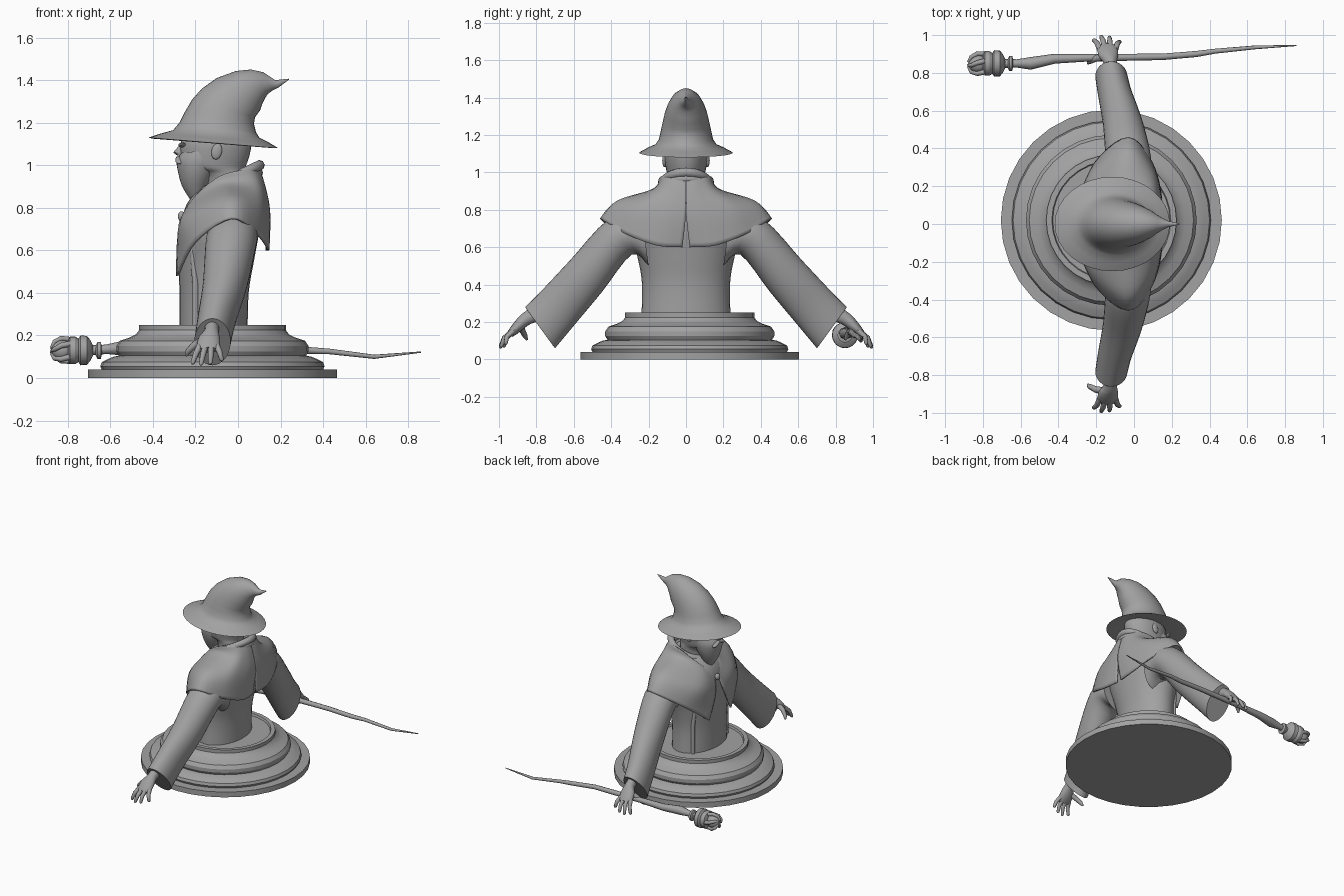
import bpy, bmesh
from math import sin, cos, pi, radians
from mathutils import Vector

cube = bpy.data.objects.get("Cube")
if cube:
    bpy.data.objects.remove(cube, do_unlink=True)

grey = bpy.data.materials.new("stone_grey")
grey.use_nodes = True
COLOUR = (0.36, 0.36, 0.36, 1)
grey.diffuse_color = COLOUR
grey.node_tree.nodes["Principled BSDF"].inputs["Base Color"].default_value = COLOUR


def finish(ob, angle=40):
    ob.data.materials.clear()
    ob.data.materials.append(grey)
    bpy.ops.object.select_all(action='DESELECT')
    ob.select_set(True)
    bpy.context.view_layer.objects.active = ob
    bpy.ops.object.shade_smooth_by_angle(angle=radians(angle))
    return ob


def grid_mesh(name, rows, closed=True, caps=True, angle=40):
    """Skin rows of points into a surface."""
    bm = bmesh.new()
    vs = [[bm.verts.new(p) for p in row] for row in rows]
    n = len(vs[0])
    for r0, r1 in zip(vs, vs[1:]):
        for i in range(n if closed else n - 1):
            j = (i + 1) % n
            bm.faces.new((r0[i], r0[j], r1[j], r1[i]))
    if caps:
        bm.faces.new(vs[0])
        bm.faces.new(vs[-1])
    bmesh.ops.recalc_face_normals(bm, faces=bm.faces)
    me = bpy.data.meshes.new(name)
    bm.to_mesh(me)
    bm.free()
    ob = bpy.data.objects.new(name, me)
    bpy.context.collection.objects.link(ob)
    return finish(ob, angle)


def spline(pts, k):
    """Catmull-Rom subdivision of a point list."""
    out = []
    for i in range(len(pts) - 1):
        a, b, c, d = pts[max(i - 1, 0)], pts[i], pts[i + 1], pts[min(i + 2, len(pts) - 1)]
        for s in range(k):
            t = s / k
            out.append(b + (c - a) * t / 2 + (a * 2 - b * 5 + c * 4 - d) * t * t / 2
                       + (b * 3 - a - c * 3 + d) * t ** 3 / 2)
    return out + [pts[-1]]


def ellipses(sections, n=32, side=0):
    """Sections (p1, z1, p2, z2, half width, offset): spans in the xz plane, or yz when side is +-1."""
    rows = []
    for p1, z1, p2, z2, w, *off in sections:
        if side:
            a, b = Vector((off[0], side * p1, z1)), Vector((off[0], side * p2, z2))
            v = Vector((w, 0, 0))
        else:
            a, b, v = Vector((p1, 0, z1)), Vector((p2, 0, z2)), Vector((0, w, 0))
        rows.append([(a + b) / 2 + (a - b) / 2 * cos(2 * pi * i / n) + v * sin(2 * pi * i / n)
                     for i in range(n)])
    return rows


def loft(name, sections, n=32, k=1, side=0, angle=40):
    rows = ellipses(sections, n, side)
    if k > 1:
        rows = list(zip(*[spline(col, k) for col in zip(*rows)]))
    return grid_mesh(name, rows, angle=angle)


def lathe(name, profile, centre, axis='Z', n=32, angle=30):
    rows = []
    for r, h in profile:
        ring = [(r * cos(2 * pi * i / n), r * sin(2 * pi * i / n)) for i in range(n)]
        rows.append([Vector((u, v, h) if axis == 'Z' else (h, u, v)) + Vector(centre) for u, v in ring])
    return grid_mesh(name, rows, angle=angle)


def tube(name, pts, radii, cyclic=False):
    cu = bpy.data.curves.new(name, 'CURVE')
    cu.dimensions = '3D'
    cu.bevel_depth, cu.bevel_resolution, cu.use_fill_caps = 1, 2, True
    sp = cu.splines.new('POLY')
    sp.points.add(len(pts) - 1)
    sp.use_cyclic_u = cyclic
    for p, co, r in zip(sp.points, pts, radii):
        p.co, p.radius = (*co, 1), r
    ob = bpy.data.objects.new(name, cu)
    bpy.context.collection.objects.link(ob)
    bpy.ops.object.select_all(action='DESELECT')
    ob.select_set(True)
    bpy.context.view_layer.objects.active = ob
    bpy.ops.object.convert(target='MESH')
    return finish(bpy.context.object, 50)


def ball(name, loc, scale, rot=(0, 0, 0)):
    bpy.ops.mesh.primitive_uv_sphere_add(segments=20, ring_count=12, location=loc, rotation=rot)
    ob = bpy.context.object
    ob.name, ob.scale = name, scale
    return finish(ob, 60)


# Stepped round plinth with a shallow recess
lathe("plinth", [(.585, 0), (.585, .04), (.52, .04), (.527, .055), (.52, .075), (.49, .09), (.465, .1),
                 (.44, .105), (.452, .125), (.452, .15), (.435, .175), (.39, .19), (.36, .205),
                 (.345, .225), (.345, .25), (.315, .25), (.31, .235)], (-.12, .02, 0))

# Robe body and open inner panel edges
loft("torso", [(-.275, .2, .045, .2, .24), (-.275, .4, .05, .4, .235), (-.28, .55, .075, .55, .26),
               (-.27, .7, .1, .7, .3), (-.24, .82, .1, .84, .24), (-.17, .9, .08, .94, .12)], k=4)
for s in (1, -1):
    tube("robe_edge", [(-.2, s * .2, .22), (-.2, s * .2, .45), (-.22, s * .19, .7)], (.015,) * 3)

# Shoulder cape: half grid from collar to hem, repeated on both sides
CAPE = [
    [(-.23, .01, .79), (-.19, .09, .86), (-.08, .14, .95), (.04, .12, .98), (.085, .06, .99), (.09, 0, 1)],
    [(-.25, .015, .76), (-.22, .12, .82), (-.08, .17, .9), (.07, .15, .91), (.115, .07, .91), (.12, 0, .91)],
    [(-.28, .05, .65), (-.25, .22, .74), (-.05, .37, .84), (.09, .28, .81), (.14, .12, .78), (.145, 0, .78)],
    [(-.285, .13, .48), (-.2, .33, .64), (-.03, .455, .75), (.09, .33, .675), (.14, .16, .61), (.135, .02, .6)],
]
for s in (1, -1):
    rows = [spline([Vector((x, s * y, z)) for x, y, z in row], 5) for row in CAPE]
    rows = list(zip(*[spline(list(col), 5) for col in zip(*rows)]))
    cape = grid_mesh("cape_left" if s < 0 else "cape_right", rows, closed=False, caps=False)
    mod = cape.modifiers.new("thickness", 'SOLIDIFY')
    mod.thickness, mod.offset = .012, 0

# Rolled scarf folds round the neck, tilted up to the back
for i in range(3):
    ring = [2 * pi * j / 28 for j in range(28)]
    pts = [(-.06 + .02 * i - .005 + (.15 - .012 * i) * -cos(t), (.145 - .012 * i) * sin(t),
            .87 + .035 * i - .06 * cos(t)) for t in ring]
    tube("scarf_fold", pts, [.025] * 28, cyclic=True)
ball("clasp", (-.265, 0, .76), (.018, .02, .024))

# Neck, head, beard and face
loft("head", [(-.15, .86, .03, .88, .085), (-.16, .96, .03, .96, .09), (-.255, .99, .035, .99, .1),
              (-.27, 1.05, .055, 1.05, .112), (-.265, 1.12, .06, 1.12, .115), (-.2, 1.18, 0, 1.18, .08)], k=3)
loft("beard", [(-.265, 1.06, -.12, 1.07, .1), (-.288, 1.02, -.09, 1.02, .105), (-.28, .96, -.11, .96, .092),
               (-.262, .9, -.14, .9, .065), (-.225, .84, -.165, .85, .032), (-.2, .815, -.19, .815, .006)], k=3)
loft("nose", [(-.27, 1.1, -.25, 1.1, .012), (-.292, 1.075, -.25, 1.07, .018), (-.305, 1.06, -.25, 1.055, .022),
              (-.285, 1.045, -.25, 1.045, .018)], n=12)
for s in (1, -1):
    ball("moustache", (-.275, s * .03, 1.025), (.02, .04, .014), (s * -.4, 0, 0))
    ball("brow", (-.262, s * .045, 1.095), (.018, .035, .01), (s * .2, 0, 0))
    ball("ear", (-.1, s * .115, 1.065), (.025, .012, .038), (0, .2, 0))

# Pointed hat with a drooping brim and bent tip
loft("hat", [(-.2, 1.13, .06, 1.12, .11), (-.4, 1.125, .17, 1.08, .235), (-.42, 1.13, .19, 1.08, .25),
             (-.36, 1.15, .14, 1.11, .205), (-.305, 1.165, .1, 1.13, .165), (-.275, 1.2, .085, 1.155, .145),
             (-.25, 1.25, .075, 1.195, .135), (-.215, 1.31, .08, 1.225, .125), (-.17, 1.36, .105, 1.26, .115),
             (-.1, 1.41, .115, 1.29, .1), (-.01, 1.443, .13, 1.32, .08), (.06, 1.45, .14, 1.335, .058),
             (.12, 1.437, .16, 1.35, .036), (.175, 1.4, .19, 1.365, .016), (.24, 1.407, .24, 1.403, .003)])

for s in (1, -1):
    tag = "_left" if s < 0 else "_right"
    # Wide hollow sleeve
    loft("sleeve" + tag, [(.24, .8, .2, .5, .11, -.02), (.42, .745, .29, .56, .12, -.03),
                          (.62, .53, .45, .36, .105, -.06), (.77, .37, .6, .18, .09, -.1),
                          (.86, .28, .70, .06, .085, -.12)], k=4, side=s)
    loft("sleeve_lining" + tag, [(.861, .28, .701, .06, .085, -.12), (.85, .27, .708, .08, .072, -.12),
                                 (.77, .32, .65, .17, .06, -.11)], side=s)
    # Hand with spread fingers
    loft("palm" + tag, [(.8, .3, .74, .22, .036, -.12), (.875, .245, .83, .19, .034, -.125),
                        (.905, .215, .865, .165, .05, -.135), (.94, .17, .905, .135, .054, -.14),
                        (.955, .145, .93, .12, .046, -.14)], n=16, k=2, side=s)
    for i, (tx, ty, tz) in enumerate([(-.215, .975, .065), (-.175, .995, .06), (-.13, .99, .065), (-.075, .965, .08)]):
        base = Vector((-.18 + .027 * i, s * .925, .15))
        tip = Vector((tx, s * ty, tz))
        mid = (base + tip) / 2 + Vector((0, s * .012, .008))
        tube("finger" + tag, [base, mid, tip.lerp(mid, .15), tip], (.016, .014, .011, .005))
    tube("thumb" + tag, [(-.16, s * .885, .18), (-.205, s * .875, .155), (-.235, s * .86, .125), (-.245, s * .85, .105)],
         (.02, .017, .014, .006))

# Crooked staff tapering to a point
STAFF = [(-.7, .85, .13, .024), (-.62, .85, .135, .022), (-.55, .85, .14, .033), (-.42, .875, .14, .026),
         (-.25, .88, .145, .02), (.15, .885, .145, .017), (.33, .9, .13, .016), (.43, .915, .125, .013),
         (.64, .935, .1, .01), (.86, .945, .122, .003)]
tube("staff", [p[:3] for p in STAFF], [p[3] for p in STAFF])
lathe("staff_collar", [(.02, .06), (.04, .055), (.04, .04), (.02, .03)], (-.7, .85, .13), 'X', 16)
lathe("staff_cup", [(.02, .03), (.05, .015), (.068, 0), (.07, -.03), (.055, -.04), (.065, -.055),
                    (.065, -.08), (.045, -.09)], (-.71, .85, .13), 'X', 20)
ball("staff_orb", (-.825, .847, .13), (.052, .048, .048))
for i in range(5):
    a = 2 * pi * i / 5
    tube("staff_prong", [(x, .847 + r * cos(a + tw), .13 + r * sin(a + tw))
                         for x, r, tw in ((-.79, .052, 0), (-.83, .056, .2), (-.862, .042, .5), (-.878, .015, .8))],
         (.014, .013, .011, .006))
